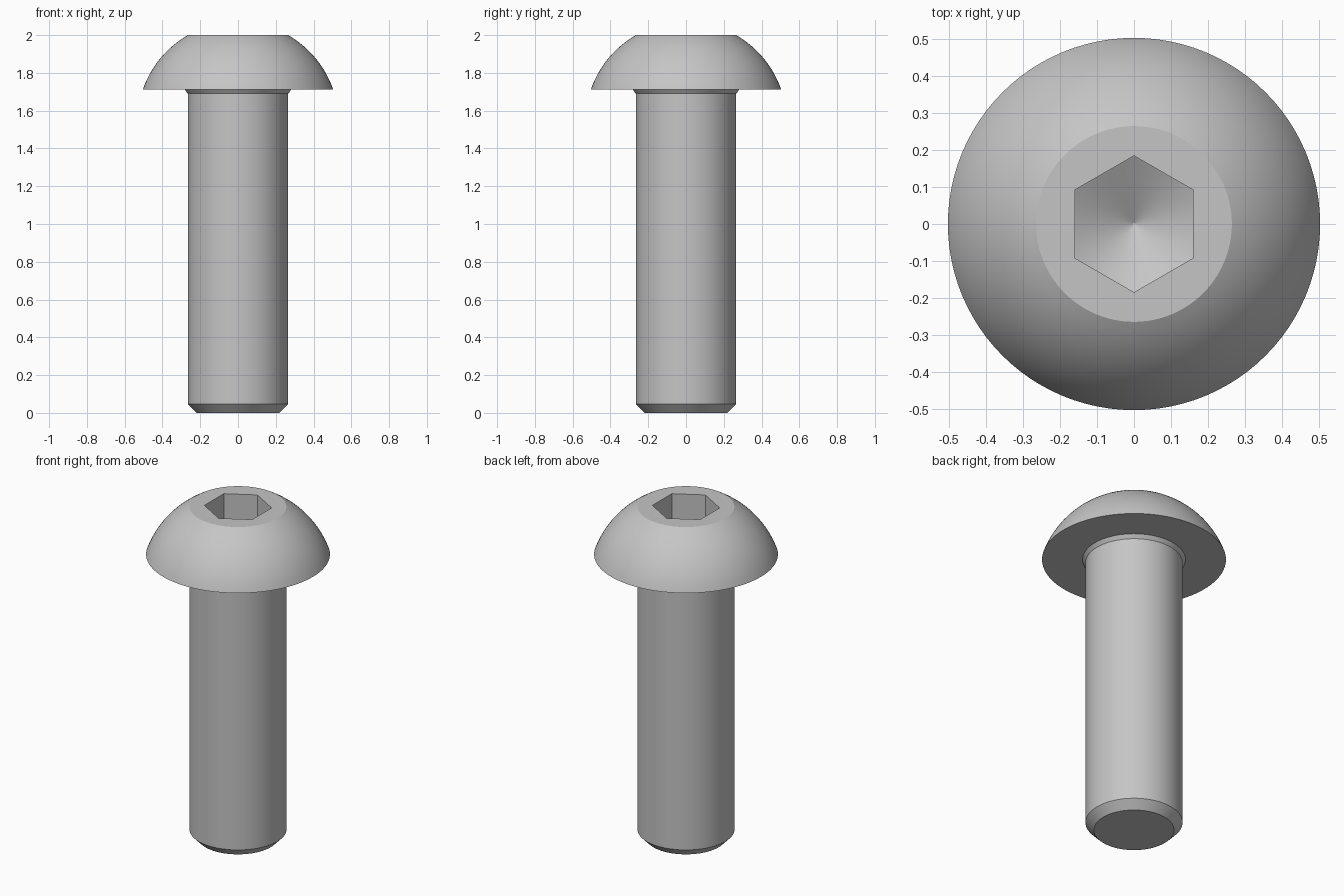
import bpy, bmesh, math

cube = bpy.data.objects.get("Cube")
if cube:
    bpy.data.objects.remove(cube, do_unlink=True)

SEGMENTS = 96
HEAD_R, HEAD_Z, RIM_R, TOP_Z = 0.504, 1.712, 0.265, 2.0
SHANK_R, FLAT = 0.266, 0.16
SOCKET_Z = 1.84                      # socket floor height at the hexagon corners

steel = bpy.data.materials.new("steel_grey")
steel.use_nodes = True
steel.diffuse_color = (0.56, 0.56, 0.56, 1)
steel.node_tree.nodes["Principled BSDF"].inputs["Base Color"].default_value = steel.diffuse_color


def hex_radius(angle):
    """Distance from the axis to the hexagon wall, with flats facing +x and -x."""
    sector = math.pi / 3
    return FLAT / math.cos((angle + sector / 2) % sector - sector / 2)


def cone_z(radius):
    return SOCKET_Z - (FLAT / math.cos(math.pi / 6) - radius) * math.tan(math.pi / 6)


bm = bmesh.new()


def add_ring(radius_at, z_at):
    ring = []
    for i in range(SEGMENTS):
        a = math.tau * i / SEGMENTS
        r = radius_at(a)
        ring.append(bm.verts.new((r * math.cos(a), r * math.sin(a), z_at(r))))
    return ring


def circle(radius, z):
    return add_ring(lambda a: radius, lambda r: z)


# Shank with chamfered tip and a small flare under the head
rings = [circle(0.22, 0), circle(SHANK_R, 0.048), circle(SHANK_R, 1.69), circle(0.282, HEAD_Z)]

# Domed head: a spherical arc centred on the axis
centre = (RIM_R**2 + TOP_Z**2 - HEAD_R**2 - HEAD_Z**2) / (2 * (TOP_Z - HEAD_Z))
dome_r = math.hypot(HEAD_R, HEAD_Z - centre)
start = math.atan2(HEAD_Z - centre, HEAD_R)
end = math.atan2(TOP_Z - centre, RIM_R)
STEPS = 16
for i in range(STEPS + 1):
    t = start + (end - start) * i / STEPS
    rings.append(circle(dome_r * math.cos(t), centre + dome_r * math.sin(t)))

# Hexagonal socket with a conical drilled floor
rings.append(add_ring(hex_radius, lambda r: TOP_Z))
rings.append(add_ring(hex_radius, cone_z))
rings.append(circle(0.08, cone_z(0.08)))
rings.append(circle(0.003, cone_z(0.003)))

# Skin the rings and close both ends
for low, high in zip(rings, rings[1:]):
    for i in range(SEGMENTS):
        j = (i + 1) % SEGMENTS
        bm.faces.new((low[i], low[j], high[j], high[i]))
bm.faces.new(rings[0][::-1])
bm.faces.new(rings[-1])
bmesh.ops.recalc_face_normals(bm, faces=bm.faces)

mesh = bpy.data.meshes.new("button_head_screw")
bm.to_mesh(mesh)
bm.free()
mesh.materials.append(steel)
screw = bpy.data.objects.new("button_head_screw", mesh)
bpy.context.collection.objects.link(screw)

bpy.ops.object.select_all(action="DESELECT")
screw.select_set(True)
bpy.context.view_layer.objects.active = screw
bpy.ops.object.shade_smooth_by_angle(angle=math.radians(20))
